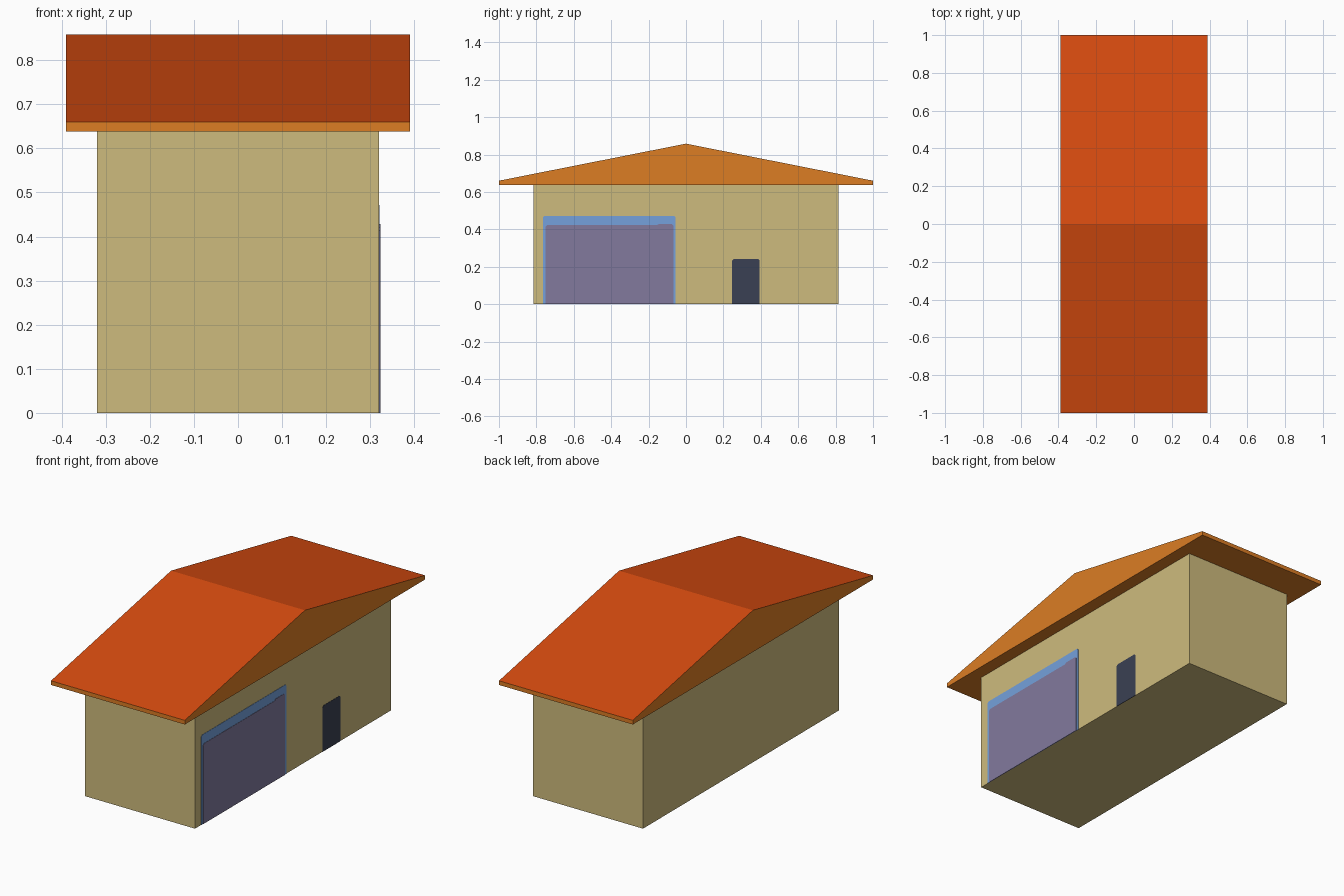
import bpy

if "Cube" in bpy.data.objects:
    bpy.data.objects.remove(bpy.data.objects["Cube"])


def material(name, r, g, b):
    def lin(c):
        c /= 255
        return c / 12.92 if c <= 0.04045 else ((c + 0.055) / 1.055) ** 2.4
    m = bpy.data.materials.new(name)
    m.diffuse_color = (lin(r), lin(g), lin(b), 1)
    m.use_nodes = True
    m.node_tree.nodes["Principled BSDF"].inputs["Base Color"].default_value = m.diffuse_color
    return m


wall = material("sand wall", 206, 187, 125)
trim = material("orange wood", 220, 125, 36)
tile = material("red orange roof", 214, 75, 15)
blue = material("blue frame", 117, 161, 220)
purple = material("purple shutter", 130, 122, 158)
dark = material("dark door", 58, 64, 83)


def extrude_x(name, profile, x0, x1, *mats):
    """Solid made from a counter-clockwise (y, z) profile run along x."""
    n = len(profile)
    verts = [(x, y, z) for x in (x0, x1) for y, z in profile]
    faces = [tuple(reversed(range(n))), tuple(range(n, 2 * n))]
    faces += [(i, (i + 1) % n, n + (i + 1) % n, n + i) for i in range(n)]
    mesh = bpy.data.meshes.new(name)
    mesh.from_pydata(verts, [], faces)
    for m in mats:
        mesh.materials.append(m)
    mesh.update()
    obj = bpy.data.objects.new(name, mesh)
    bpy.context.collection.objects.link(obj)
    return obj


def panel(y0, y1, z1, c=0.008):
    """Upright panel profile with clipped upper corners."""
    return [(y0, 0), (y1, 0), (y1, z1 - c), (y1 - c, z1), (y0 + c, z1), (y0, z1 - c)]


# House body
extrude_x("house_body", [(-0.815, 0), (0.815, 0), (0.815, 0.64), (-0.815, 0.64)],
          -0.32, 0.32, wall)

# Gable roof: sloping faces are tiled, the rest is wood
roof = extrude_x("roof", [(-1, 0.638), (1, 0.638), (1, 0.66), (0, 0.858), (-1, 0.66)],
                 -0.39, 0.39, trim, tile)
for f in roof.data.polygons:
    f.material_index = int(f.normal.z > 0.5)

# Garage and entrance, thin plates on the right wall
extrude_x("garage_frame", panel(-0.765, -0.055, 0.472), 0.319, 0.3215, blue)
shutter = [(-0.75, 0), (-0.068, 0), (-0.068, 0.42), (-0.076, 0.429),
           (-0.145, 0.429), (-0.155, 0.422), (-0.742, 0.422), (-0.75, 0.414)]
extrude_x("garage_shutter", shutter, 0.319, 0.323, purple)
extrude_x("entrance_door", panel(0.246, 0.394, 0.241), 0.319, 0.3215, dark)
